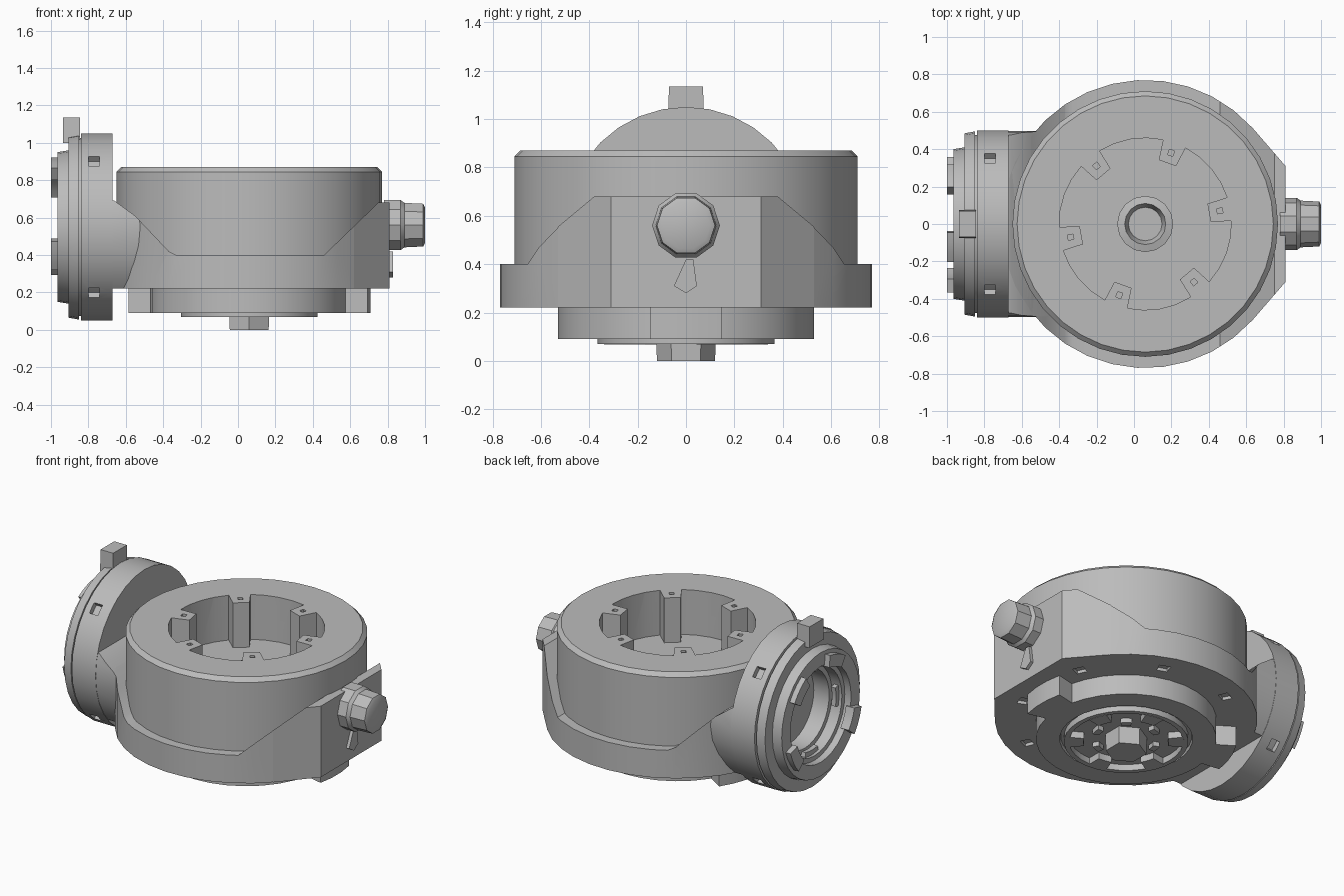
import bpy, bmesh
from math import sin, cos, pi, radians

old = bpy.data.objects.get("Cube")
if old:
    bpy.data.objects.remove(old)

grey = bpy.data.materials.new("plain grey")
grey.use_nodes = True
grey.diffuse_color = (0.5, 0.5, 0.5, 1)
grey.node_tree.nodes["Principled BSDF"].inputs["Base Color"].default_value = (0.5, 0.5, 0.5, 1)

CX = 0.06   # housing axis, x
DZ = 0.55   # side drum axis, z
MAP = {"X": lambda u, v, w: (w, u, v),
       "Y": lambda u, v, w: (u, w, v),
       "Z": lambda u, v, w: (u, v, w)}


def finish(name, bm):
    bmesh.ops.recalc_face_normals(bm, faces=bm.faces)
    mesh = bpy.data.meshes.new(name)
    bm.to_mesh(mesh)
    bm.free()
    mesh.materials.append(grey)
    ob = bpy.data.objects.new(name, mesh)
    bpy.context.scene.collection.objects.link(ob)
    return ob


def add_prism(bm, pts, lo, hi, axis="Z"):
    rings = [[bm.verts.new(MAP[axis](u, v, w)) for u, v in pts] for w in (lo, hi)]
    n = len(pts)
    bm.faces.new(rings[0])
    bm.faces.new(rings[1])
    for i in range(n):
        j = (i + 1) % n
        bm.faces.new((rings[0][i], rings[0][j], rings[1][j], rings[1][i]))


def prism(name, pts, lo, hi, axis="Z"):
    bm = bmesh.new()
    add_prism(bm, pts, lo, hi, axis)
    return finish(name, bm)


def arc(c, r, a0, a1, n):
    return [(c[0] + r * cos(radians(a0 + (a1 - a0) * i / n)),
             c[1] + r * sin(radians(a0 + (a1 - a0) * i / n))) for i in range(n + 1)]


def sectors(name, c, r0, r1, angles, half, lo, hi, axis="Z"):
    """Curved blocks repeated around a centre."""
    bm = bmesh.new()
    for a in angles:
        add_prism(bm, arc(c, r0, a - half, a + half, 3) + arc(c, r1, a + half, a - half, 3),
                  lo, hi, axis)
    return finish(name, bm)


def lathe(name, profile, c, axis="Z", n=32, turn=0):
    """Turn (radius, height) points, starting and ending on the axis."""
    bm = bmesh.new()
    rings = []
    for r, w in profile:
        count = n if r > 0 else 1
        rings.append([bm.verts.new(MAP[axis](c[0] + r * cos(2 * pi * i / n + turn),
                                             c[1] + r * sin(2 * pi * i / n + turn), w))
                      for i in range(count)])
    for a, b in zip(rings, rings[1:]):
        for i in range(n):
            j = (i + 1) % n
            quad = [a[i % len(a)], a[j % len(a)], b[j % len(b)], b[i % len(b)]]
            bm.faces.new(list(dict.fromkeys(quad)))
    return finish(name, bm)


def boolean(ob, cutter, operation="DIFFERENCE"):
    mod = ob.modifiers.new("cut", "BOOLEAN")
    mod.object, mod.operation, mod.solver = cutter, operation, "EXACT"
    bpy.context.view_layer.update()
    graph = bpy.context.evaluated_depsgraph_get()
    mesh = bpy.data.meshes.new_from_object(ob.evaluated_get(graph))
    ob.modifiers.clear()
    ob.data = mesh
    bpy.data.objects.remove(cutter)


mid, side = (CX, 0), (0, DZ)

# Main housing with a bevelled top edge
housing = lathe("housing", [(0, 0.24), (0.71, 0.24), (0.71, 0.845), (0.685, 0.87), (0, 0.87)], mid, n=36)

# Socket with six pockets between upright ribs, and a small centre well
socket = []
for k in range(6):
    a = 100 + 60 * k
    socket += arc(mid, 0.46, a - 22, a + 22, 4) + arc(mid, 0.35, a + 22, a + 38, 1)
boolean(housing, prism("socket_cutter", socket, 0.58, 1))
boolean(housing, lathe("well_cutter", [(0, 0.53), (0.09, 0.53), (0.11, 0.6), (0, 0.6)], mid, n=16))
boolean(housing, sectors("rib_screw_cutter", mid, 0.39, 0.42, range(70, 430, 60), 2, 0.84, 0.9))
lathe("socket_hub", [(0, 0.5), (0.15, 0.5), (0.15, 0.59), (0.11, 0.6), (0.09, 0.54), (0, 0.54)], mid, n=16)

# Lower shell and rounded neck, both trimmed by one side outline
outline = [(-0.7, 0.22), (-0.7, 0.7), (-0.66, 0.69), (-0.55, 0.61), (-0.37, 0.42), (-0.33, 0.4),
           (0.46, 0.4), (0.75, 0.68), (0.85, 0.68), (0.85, 0.22)]
back_half = [(0.81, 0.31), (0.62, 0.53)] + arc(mid, 0.77, 42, 175, 13)
footprint = back_half + [(x, -y) for x, y in reversed(back_half)]
shell = prism("lower_shell", footprint, 0.1, 0.8)
neck = lathe("drum_neck", [(0, -0.69), (0.498, -0.69), (0.498, -0.35), (0, -0.35)], side, "X")
for part in (shell, neck):
    boolean(part, prism("side_trim", outline, -1, 1, "Y"), "INTERSECT")
boolean(shell, sectors("base_screw_cutter", mid, 0.61, 0.67, range(25, 385, 45), 3, 0.1, 0.25))

# Side drum with a stepped bore
drum = lathe("side_drum", [(0, -0.67), (0.5, -0.67), (0.5, -0.84), (0.475, -0.84), (0.475, -0.85),
                           (0.495, -0.85), (0.485, -0.905), (0.41, -0.905), (0.4, -0.965),
                           (0.31, -0.965), (0.31, -0.92), (0.28, -0.92), (0.28, -0.85),
                           (0.25, -0.85), (0.25, -0.74), (0, -0.74)], side, "X")
boolean(drum, sectors("drum_screw_cutter", side, 0.465, 0.56, range(45, 405, 90), 4, -0.8, -0.74, "X"))
sectors("drum_claws", side, 0.3, 0.375, (45, 110, 205, 330), 13, -1, -0.94, "X")
sectors("drum_bore_lugs", side, 0.25, 0.3, (0, 90, 180, 270), 14, -0.9, -0.87, "X")
prism("drum_top_tab", [(-0.075, 1), (0.075, 1), (0.07, 1.135), (-0.07, 1.135)], -0.935, -0.845, "X")

# Side knob and the small pin under it
knob = (0, 0.56)
lathe("side_knob", [(0, 0.78), (0.14, 0.78), (0.14, 0.87), (0.125, 0.89), (0.12, 0.99), (0.1, 1), (0, 1)],
      knob, "X", n=10)
prism("knob_pin", [(-0.05, 0.31), (0, 0.28), (0.045, 0.31), (0.03, 0.42), (0, 0.42)], 0.79, 0.83, "X")

# Bottom mounting ring with a recessed centre
lathe("bottom_ring", [(0, 0.24), (0.53, 0.24), (0.53, 0.09), (0.39, 0.09), (0.385, 0.11), (0.365, 0.11),
                      (0.365, 0.07), (0.335, 0.07), (0.335, 0.11), (0, 0.11)], mid)
sectors("bottom_lugs", mid, 0.5, 0.65, (0, 160), 13, 0.09, 0.24)
sectors("bottom_claws", mid, 0.25, 0.34, range(20, 380, 60), 10, 0.068, 0.13)
sectors("bottom_pegs", mid, 0.17, 0.21, range(50, 410, 60), 9, 0.08, 0.13)
lathe("bottom_hub", [(0, 0.13), (0.125, 0.13), (0.12, 0), (0, 0)], mid, n=6, turn=pi / 2)

# Smooth the round walls, keep the edges sharp
for ob in bpy.context.scene.objects:
    if ob.type == "MESH":
        bpy.ops.object.select_all(action="DESELECT")
        ob.select_set(True)
        bpy.context.view_layer.objects.active = ob
        bpy.ops.object.shade_smooth_by_angle(angle=radians(30))
